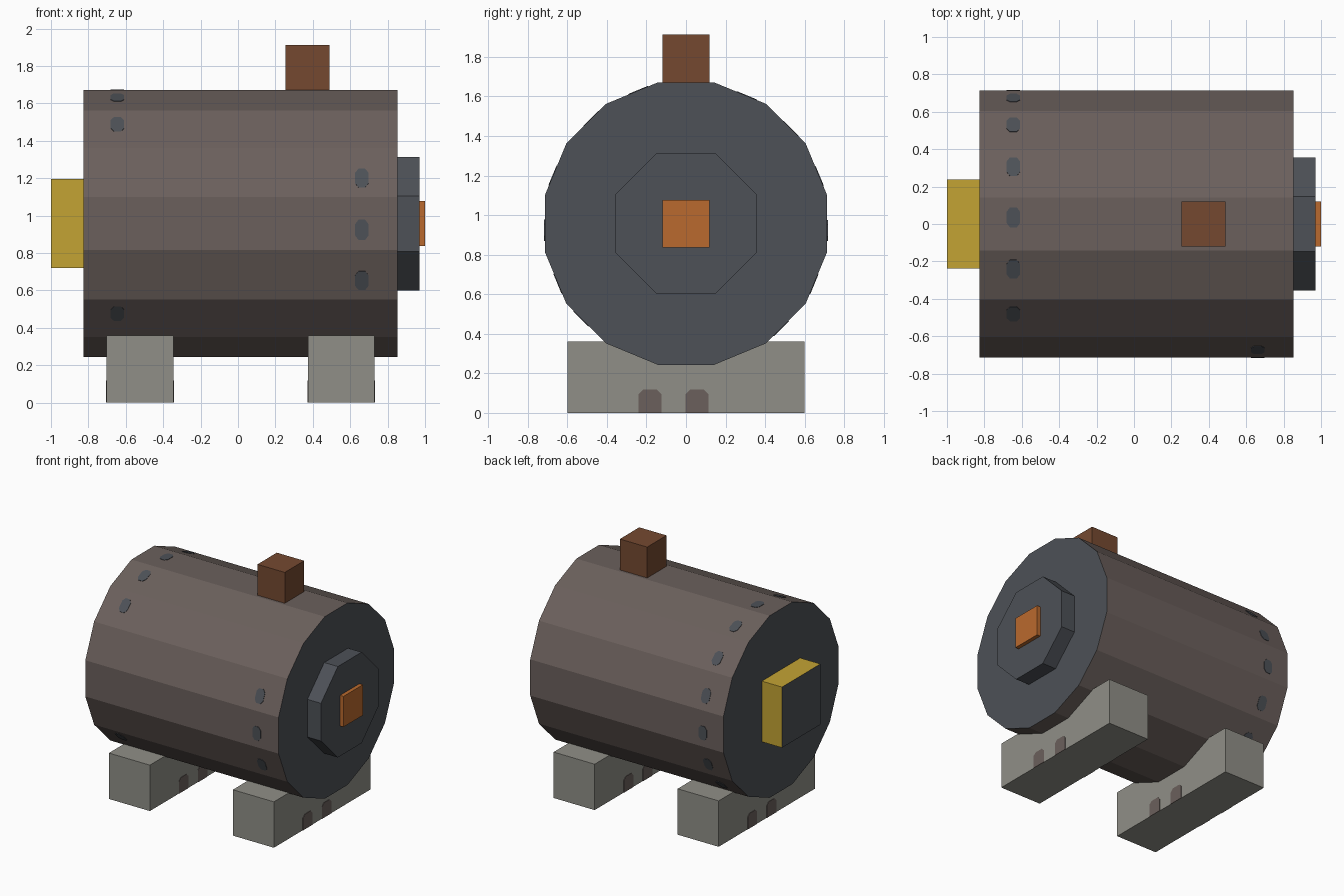
import bpy, bmesh, math
from mathutils import Matrix, Vector

if "Cube" in bpy.data.objects:
    bpy.data.objects.remove(bpy.data.objects["Cube"])


def material(name, hex_code):
    def lin(c):
        return c / 12.92 if c <= 0.04045 else ((c + 0.055) / 1.055) ** 2.4
    m = bpy.data.materials.new(name)
    m.diffuse_color = [lin(int(hex_code[i:i + 2], 16) / 255) for i in (0, 2, 4)] + [1]
    m.use_nodes = True
    m.node_tree.nodes["Principled BSDF"].inputs["Base Color"].default_value = m.diffuse_color
    return m


TAUPE = material("taupe", "6B605C")
SLATE = material("slate", "4D5157")
YELLOW = material("yellow", "C4A434")
ORANGE = material("orange", "BA6A2E")
BROWN = material("brown", "754930")
STONE = material("stone", "908F87")


def finish(name, bm, *mats):
    bmesh.ops.recalc_face_normals(bm, faces=bm.faces)
    mesh = bpy.data.meshes.new(name)
    bm.to_mesh(mesh)
    bm.free()
    for m in mats:
        mesh.materials.append(m)
    ob = bpy.data.objects.new(name, mesh)
    bpy.context.collection.objects.link(ob)
    return ob


def box(name, lo, hi, *mats, rule=None):
    bm = bmesh.new()
    lo, hi = Vector(lo), Vector(hi)
    bmesh.ops.create_cube(bm, size=1, matrix=Matrix.Translation((lo + hi) / 2)
                          @ Matrix.Diagonal((*(hi - lo), 1)))
    bm.normal_update()
    if rule:
        for f in bm.faces:
            f.material_index = rule(f.normal)
    return finish(name, bm, *mats)


def drum(name, sides, radius, x0, x1, *mats):
    """Prism along x with flats on top; end caps take the last material."""
    bm = bmesh.new()
    m = (Matrix.Translation(((x0 + x1) / 2, 0, AXIS)) @ Matrix.Rotation(math.pi / 2, 4, 'Y')
         @ Matrix.Rotation(math.pi / sides, 4, 'Z'))
    bmesh.ops.create_cone(bm, cap_ends=True, segments=sides, radius1=radius,
                          radius2=radius, depth=x1 - x0, matrix=m)
    bm.normal_update()
    for f in bm.faces:
        f.material_index = len(mats) - 1 if abs(f.normal.x) > 0.9 else 0
    return finish(name, bm, *mats)


def plate(bm, origin, u, v, outline):
    """Thin flat decal lying in the plane spanned by u and v."""
    n = u.cross(v)
    f = bm.faces.new([bm.verts.new(origin + u * a + v * b - n * 0.002) for a, b in outline])
    ext = bmesh.ops.extrude_face_region(bm, geom=[f])
    top = [g for g in ext["geom"] if isinstance(g, bmesh.types.BMVert)]
    bmesh.ops.translate(bm, vec=n * 0.005, verts=top)


AXIS, R = 0.957, 0.728
APOTHEM = R * math.cos(math.pi / 16)

# Barrel body with slate end caps
drum("barrel", 16, R, -0.825, 0.852, TAUPE, SLATE)

# Tap end: raised disc and orange plate
drum("end_disc", 8, 0.386, 0.84, 0.97, SLATE)
box("end_plate", (0.96, -0.12, AXIS - 0.12), (1.0, 0.12, AXIS + 0.12), ORANGE)

# Yellow block with a slate face on the other end
box("end_block", (-1.0, -0.238, AXIS - 0.238), (-0.82, 0.238, AXIS + 0.238), YELLOW, SLATE,
    rule=lambda n: int(n.x < -0.9))

# Bung on top
box("bung", (0.253, -0.12, 1.66), (0.49, 0.12, 1.913), BROWN)

# Rivet marks, one per stave: three front staves at the right end, the rest at the left
bm = bmesh.new()
rivet = [(-0.018, -0.054), (0.018, -0.054), (0.036, -0.03), (0.036, 0.03),
         (0.018, 0.054), (-0.018, 0.054), (-0.036, 0.03), (-0.036, -0.03)]
for k in range(-2, 11):
    a = k * math.pi / 8
    normal = Vector((0, -math.cos(a), math.sin(a)))
    along = Vector((0, math.sin(a), math.cos(a)))
    right_end = abs(k) <= 1
    x, shift = (0.662, -0.033) if right_end else (-0.645, 0.035)
    origin = Vector((x, 0, AXIS)) + normal * APOTHEM + along * shift
    plate(bm, origin, Vector((1, 0, 0)), along, rivet)
finish("rivet_marks", bm, SLATE)

# Stone supports with arched marks on both long faces
arch = [(-0.058, 0), (0.058, 0), (0.058, 0.095), (0.035, 0.118), (-0.035, 0.118), (-0.058, 0.095)]
for side, x0, x1 in (("left", -0.702, -0.346), ("right", 0.374, 0.73)):
    box(side + "_support", (x0, -0.598, 0), (x1, 0.598, 0.36), STONE)
    bm = bmesh.new()
    for s, x in ((1, x1), (-1, x0)):
        for y in (-0.182, 0.055):
            plate(bm, Vector((x, s * y, 0)), Vector((0, s, 0)), Vector((0, 0, 1)), arch)
    finish(side + "_support_marks", bm, TAUPE)
